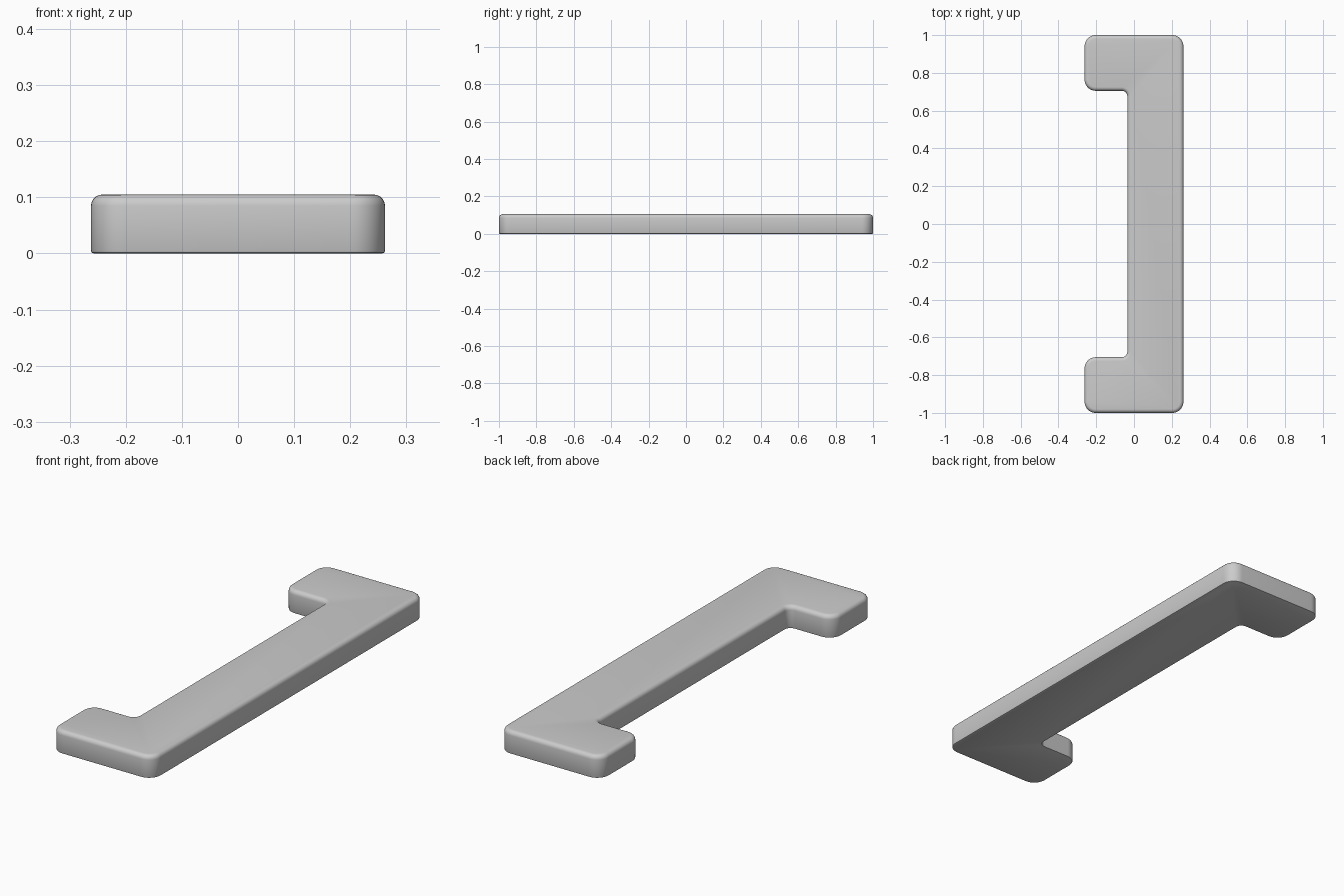
import bpy, bmesh
from math import cos, sin, pi
from mathutils import Vector

cube = bpy.data.objects.get("Cube")
if cube:
    bpy.data.objects.remove(cube)

# Main dimensions
HALF_W, HALF_L, HEIGHT = 0.262, 1.0, 0.105
SPINE_X, FOOT_Y = -0.035, 0.705
OUTER_R, INNER_R = 0.06, 0.03
TOP_ROUND, BOTTOM_ROUND = 0.02, 0.005


def rounded_outline(corners, steps=10):
    """Replace each right-angled corner (x, y, radius) by an arc."""
    points = []
    for i, (x, y, r) in enumerate(corners):
        here = Vector((x, y))
        before = (Vector(corners[i - 1][:2]) - here).normalized()
        after = (Vector(corners[(i + 1) % len(corners)][:2]) - here).normalized()
        centre = here + (before + after) * r
        for s in range(steps + 1):
            a = s / steps * pi / 2
            points.append(centre - after * r * cos(a) - before * r * sin(a))
    return points


# Half of the outline, then mirrored front to back
half = [(HALF_W, HALF_L, OUTER_R), (-HALF_W, HALF_L, OUTER_R),
        (-HALF_W, FOOT_Y, OUTER_R), (SPINE_X, FOOT_Y, INNER_R)]
corners = half + [(x, -y, r) for x, y, r in reversed(half)]

# Extrude the outline into a bar
bm = bmesh.new()
base = bm.faces.new([bm.verts.new((p.x, p.y, 0)) for p in rounded_outline(corners)])
lid = bmesh.ops.extrude_face_region(bm, geom=[base], use_keep_orig=True)["geom"]
bmesh.ops.translate(bm, vec=(0, 0, HEIGHT),
                    verts=[g for g in lid if isinstance(g, bmesh.types.BMVert)])
bmesh.ops.recalc_face_normals(bm, faces=bm.faces)

# Round the top rim generously and the bottom rim slightly
for level, size, segments in ((HEIGHT, TOP_ROUND, 5), (0, BOTTOM_ROUND, 2)):
    rim = [e for e in bm.edges if all(abs(v.co.z - level) < 1e-5 for v in e.verts)]
    bmesh.ops.bevel(bm, geom=rim, offset=size, segments=segments, profile=0.5,
                    affect='EDGES', clamp_overlap=False)

mesh = bpy.data.meshes.new("bracket_bar")
bm.to_mesh(mesh)
bm.free()
bar = bpy.data.objects.new("bracket_bar", mesh)
bpy.context.collection.objects.link(bar)

# Plain grey material
grey = bpy.data.materials.new("plain_grey")
grey.use_nodes = True
colour = (0.6, 0.6, 0.6, 1)
grey.diffuse_color = colour
grey.node_tree.nodes["Principled BSDF"].inputs["Base Color"].default_value = colour
mesh.materials.append(grey)

# Smooth sides with crisp flat faces
bpy.ops.object.select_all(action='DESELECT')
bar.select_set(True)
bpy.context.view_layer.objects.active = bar
bpy.ops.object.shade_smooth_by_angle(angle=pi / 6)
